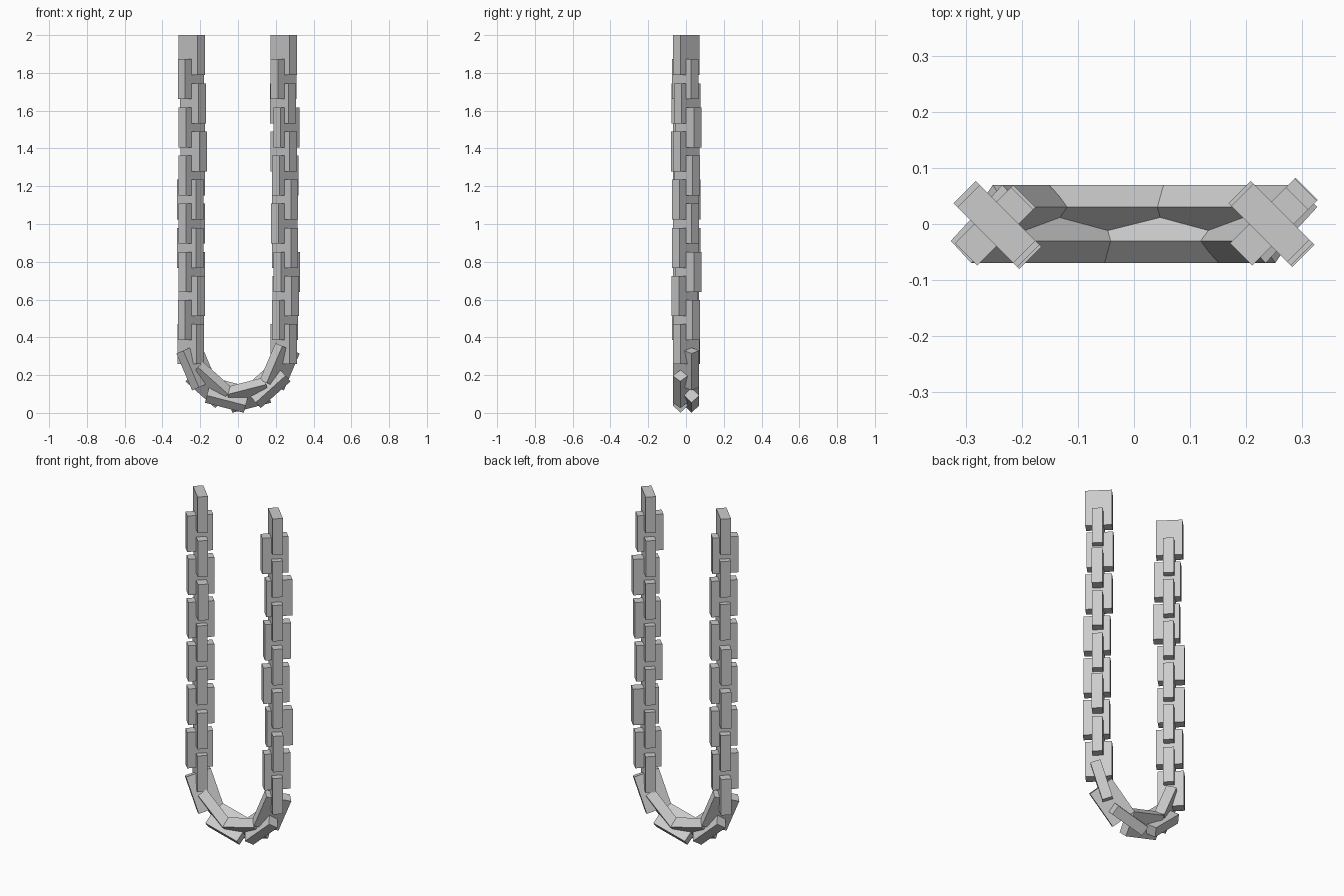
import bpy, math
from mathutils import Matrix, Vector

if "Cube" in bpy.data.objects:
    bpy.data.objects.remove(bpy.data.objects["Cube"])

# Link proportions and chain layout
LENGTH, WIDTH, THICK = 0.212, 0.141, 0.056
PITCH, LEG_COUNT, BEND_COUNT = 0.1275, 13, 6
LEG_X, TOP_Z = 0.245, 2.0 - LENGTH / 2
BEND_Z = TOP_Z - PITCH * (LEG_COUNT - 1)
BEND_DROP = 0.276

# Slight sideways play of each leg link along its own width, top to bottom
LEFT_PLAY = [0, -.006, -.01, 0, -.015, 0, .01, 0, .01, 0, 0, -.006, .008]
RIGHT_PLAY = [.003, -.006, .01, .016, .003, .008, -.006, 0, -.006, .018, -.01, .005, .003]


def box_mesh():
    # One flat rectangular link, long axis z, wide axis x
    verts = [(x * WIDTH / 2, y * THICK / 2, z * LENGTH / 2)
             for x in (-1, 1) for y in (-1, 1) for z in (-1, 1)]
    faces = [(0, 1, 3, 2), (4, 6, 7, 5), (0, 4, 5, 1),
             (2, 3, 7, 6), (0, 2, 6, 4), (1, 5, 7, 3)]
    mesh = bpy.data.meshes.new("chain_link")
    mesh.from_pydata(verts, [], faces)
    return mesh


def add_link(mesh, name, centre, tangent, wide):
    tangent, wide = tangent.normalized(), wide.normalized()
    rot = Matrix((wide, tangent.cross(wide), tangent)).transposed().to_4x4()
    obj = bpy.data.objects.new(name, mesh)
    obj.matrix_world = Matrix.Translation(centre) @ rot
    bpy.context.collection.objects.link(obj)


link = box_mesh()
up = Vector((0, 0, 1))
rising, falling = Vector((-1, 1, 0)).normalized(), Vector((1, 1, 0)).normalized()

# Two hanging legs, links crossed alternately
for side, label, play in ((-1, "left", LEFT_PLAY), (1, "right", RIGHT_PLAY)):
    for i in range(LEG_COUNT):
        wide = falling if i % 2 else rising
        centre = Vector((side * LEG_X, 0, TOP_Z - PITCH * i)) + wide * play[i]
        add_link(link, f"{label}_link_{i + 1}", centre, up, wide)

# Bottom bend, continuing the alternation
for k in range(1, BEND_COUNT + 1):
    a = math.pi * k / (BEND_COUNT + 1)
    centre = Vector((-LEG_X * math.cos(a), 0, BEND_Z - BEND_DROP * math.sin(a)))
    tangent = Vector((LEG_X * math.sin(a), 0, -BEND_DROP * math.cos(a))).normalized()
    inward = Vector((-tangent.z, 0, tangent.x))
    flip = -1 if (LEG_COUNT - 1 + k) % 2 == 0 else 1
    add_link(link, f"bend_link_{k}", centre, tangent, inward + Vector((0, flip, 0)))
